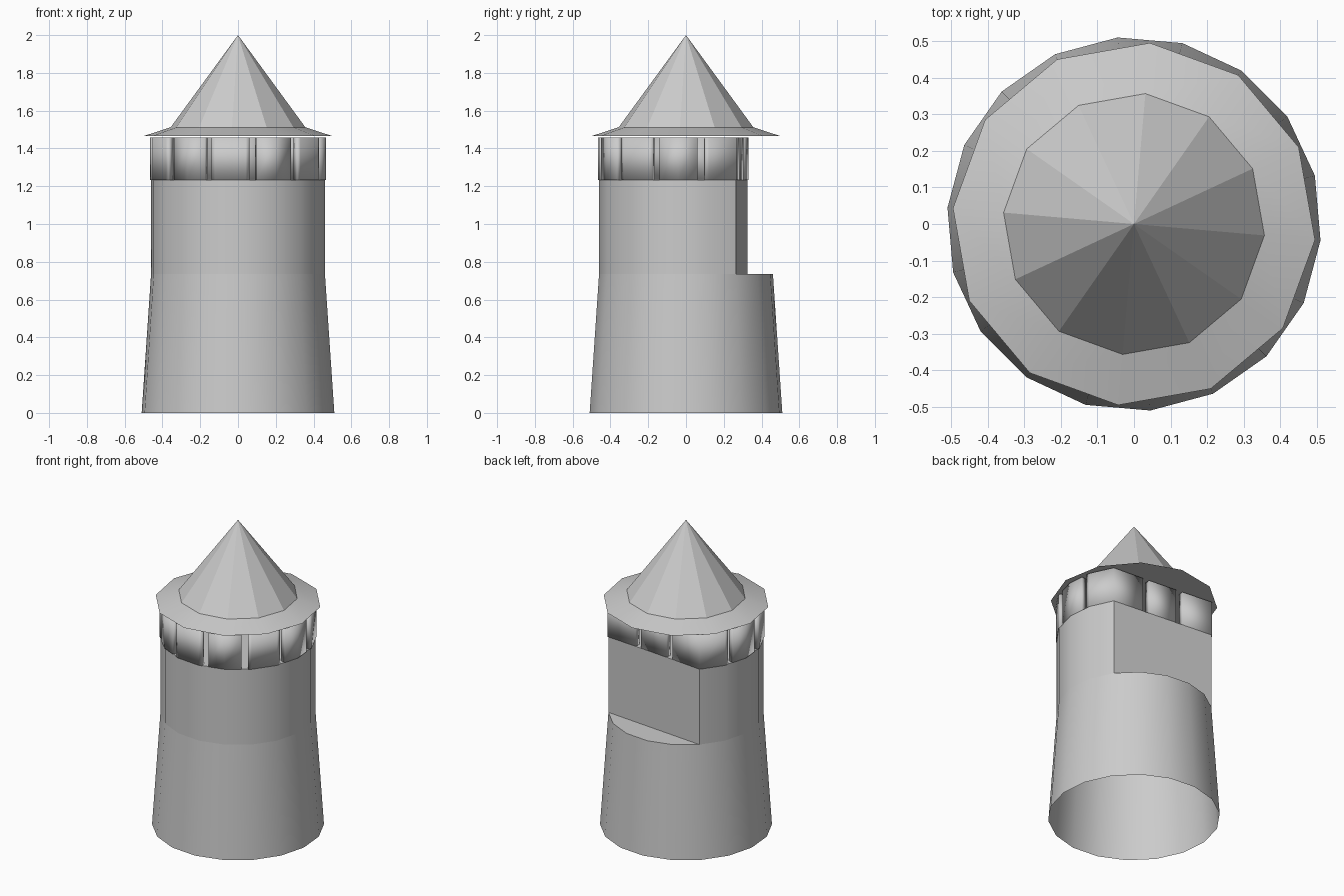
import bpy, bmesh
from math import radians, cos, sin

if "Cube" in bpy.data.objects:
    bpy.data.objects.remove(bpy.data.objects["Cube"])

R_LOW, R_MID, R_TOP = 0.512, 0.462, 0.467
Z_LEDGE, Z_FLOOR, Z_TOP = 0.735, 1.232, 1.457
RIM = [-5 + 20 * i for i in range(18)]               # 18-sided tower
D_RIM = [a for a in RIM if not 35 < a < 135]         # same, with the back sliced flat


def polar(r, a, z):
    return (r * cos(radians(a)), r * sin(radians(a)), z)


def outline(a, r):
    """Radius of the sliced tower outline in direction a."""
    a = a % 360
    if 35 < a < 135:
        return R_MID * cos(radians(50)) / cos(radians(a - 85))
    return r * cos(radians(10)) / cos(radians((a + 5) % 20 - 10))


def make(name, bm, angle):
    me = bpy.data.meshes.new(name)
    bm.to_mesh(me)
    bm.free()
    ob = bpy.data.objects.new(name, me)
    bpy.context.collection.objects.link(ob)
    bpy.ops.object.select_all(action='DESELECT')
    ob.select_set(True)
    bpy.context.view_layer.objects.active = ob
    bpy.ops.object.shade_smooth_by_angle(angle=radians(angle))
    return ob


def ring(bm, angles, r, z):
    return [bm.verts.new(polar(r, a, z)) for a in angles]


def bridge(bm, low, high, closed=True):
    n = len(low)
    for i in range(n if closed else n - 1):
        j = (i + 1) % n
        bm.faces.new((low[i], low[j], high[j], high[i]))


# Tapered base, open underneath, with the half-moon ledge at the back
bm = bmesh.new()
top = ring(bm, RIM, R_MID, Z_LEDGE)
bridge(bm, ring(bm, RIM, R_LOW, 0), top)
bm.faces.new([v for v, a in zip(top, RIM) if 35 <= a <= 135])
make("tower_base", bm, 30)

# Upper shaft with flat back wall, closed by the gallery floor
bm = bmesh.new()
top = ring(bm, D_RIM, R_MID, Z_FLOOR)
bridge(bm, ring(bm, D_RIM, R_MID, Z_LEDGE), top)
bm.faces.new(top)
make("tower_shaft", bm, 30)

# Gallery panels separated by narrow slits
slits = [(10, 2.4), (63, 3.6), (107, 3.8)] + [(a, 2.4) for a in range(160, 360, 30)]
bm = bmesh.new()
for (a0, w0), (a1, w1) in zip(slits, slits[1:] + [(370, 2.4)]):
    s, e = a0 + w0, a1 - w1
    corners = [a for a in D_RIM + [355, 375] if s < a < e]
    angles = [s] + sorted(set(corners)) + [e]
    low, high = ([bm.verts.new(polar(outline(a, R_TOP), a, z)) for a in angles]
                 for z in (Z_FLOOR, Z_TOP))
    bridge(bm, low, high, closed=False)
panels = make("gallery_panels", bm, 30)
mod = panels.modifiers.new("thickness", 'SOLIDIFY')
mod.thickness = 0.035
mod.offset = -1

# Twelve-sided roof: flat underside, shallow brim and steep cone
bm = bmesh.new()
sides = [-5 + 30 * i for i in range(12)]
eave = ring(bm, sides, 0.497, 1.467)
fold = ring(bm, sides, 0.358, 1.512)
tip = bm.verts.new((0, 0, 2))
bm.faces.new(eave[::-1])
bridge(bm, eave, fold)
for i in range(12):
    bm.faces.new((fold[i], fold[(i + 1) % 12], tip))
make("roof", bm, 15)
